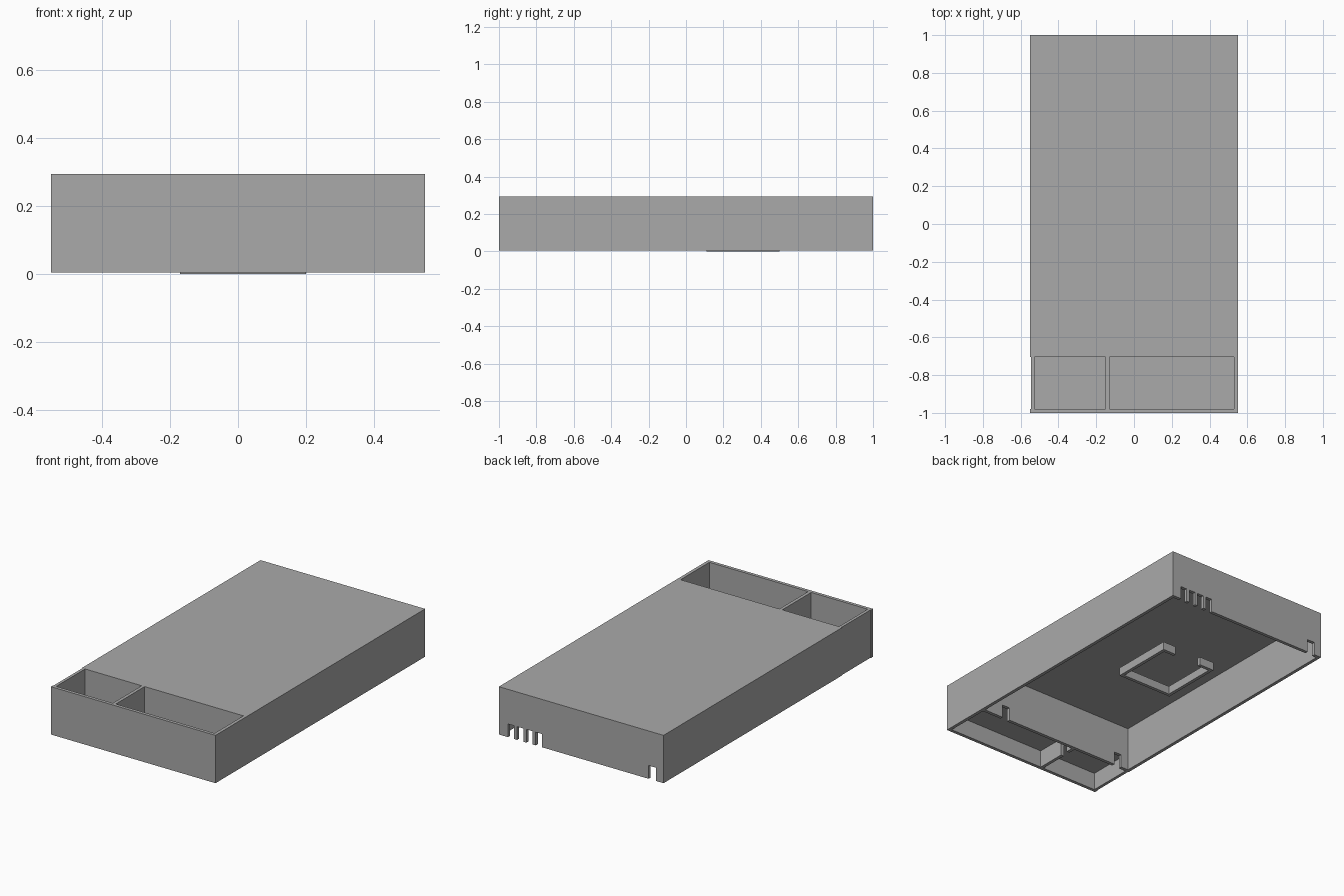
import bpy, bmesh

if "Cube" in bpy.data.objects:
    bpy.data.objects.remove(bpy.data.objects["Cube"])

Z0, Z1, T = 0.004, 0.293, 0.02   # rim height, top height, wall thickness
NOTCH = 0.08                     # height of cable notches

grey = bpy.data.materials.new("dark_grey")
grey.diffuse_color = (0.4, 0.4, 0.4, 1)
grey.use_nodes = True
grey.node_tree.nodes["Principled BSDF"].inputs["Base Color"].default_value = grey.diffuse_color


def mesh_object(name, bm):
    bmesh.ops.recalc_face_normals(bm, faces=bm.faces)
    me = bpy.data.meshes.new(name)
    bm.to_mesh(me)
    bm.free()
    me.materials.append(grey)
    ob = bpy.data.objects.new(name, me)
    bpy.context.collection.objects.link(ob)
    return ob


def box(name, x0, x1, y0, y1, z0=Z0, z1=Z1):
    bm = bmesh.new()
    bmesh.ops.create_cube(bm, size=1)
    for v in bm.verts:
        v.co = (x1 if v.co.x > 0 else x0,
                y1 if v.co.y > 0 else y0,
                z1 if v.co.z > 0 else z0)
    return mesh_object(name, bm)


def extrude(name, points, offset):
    bm = bmesh.new()
    face = bm.faces.new([bm.verts.new(p) for p in points])
    new = bmesh.ops.extrude_face_region(bm, geom=[face])["geom"]
    bmesh.ops.translate(bm, vec=offset,
                        verts=[g for g in new if isinstance(g, bmesh.types.BMVert)])
    return mesh_object(name, bm)


def notched_wall(name, a, b, pos, notches, along_x=True, top=Z1):
    """Wall from a to b with notches cut upward from its lower edge."""
    prof = [(b, top), (a, top), (a, Z0)]
    for n0, n1 in sorted(notches):
        prof += [(n0, Z0), (n0, Z0 + NOTCH), (n1, Z0 + NOTCH), (n1, Z0)]
    prof.append((b, Z0))
    if along_x:
        return extrude(name, [(u, pos, z) for u, z in prof], (0, T, 0))
    return extrude(name, [(pos, u, z) for u, z in prof], (T, 0, 0))


# Main cover: top panel and long side walls
box("top_panel", -0.55, 0.55, -0.705, 1.0, Z1 - T, Z1)
box("right_wall", 0.53, 0.55, -1.0, 1.0)
box("left_wall", -0.55, -0.53, -0.705, 1.0)

# Back wall with a comb of vents and one cable notch
vents = [(0.262 + 0.062 * i, 0.304 + 0.062 * i) for i in range(4)]
notched_wall("back_wall", -0.53, 0.53, 0.98, vents + [(-0.50, -0.45)], top=Z1 - T)

# Wall between the main space and the trays
notched_wall("middle_wall", -0.53, 0.53, -0.705, [(-0.48, -0.43), (0.35, 0.40)], top=Z1 - T)

# Front trays: slightly recessed left side, front, divider and raised floor
box("tray_left_wall", -0.546, -0.528, -0.98, -0.705)
box("front_wall", -0.55, 0.53, -1.0, -0.98)
notched_wall("tray_divider", -0.98, -0.705, -0.15, [(-0.80, -0.75)], along_x=False)
box("tray_floor", -0.53, 0.53, -0.98, -0.705, 0.11, 0.13)

# C-shaped holder under the cover, open toward the back
holder = [(0.11, 0.50), (0.20, 0.50), (0.20, 0.11), (-0.17, 0.11), (-0.17, 0.50), (-0.07, 0.50),
          (-0.07, 0.48), (-0.15, 0.48), (-0.15, 0.13), (0.18, 0.13), (0.18, 0.48), (0.11, 0.48)]
extrude("holder_frame", [(x, y, 0) for x, y in holder], (0, 0, 0.05))
